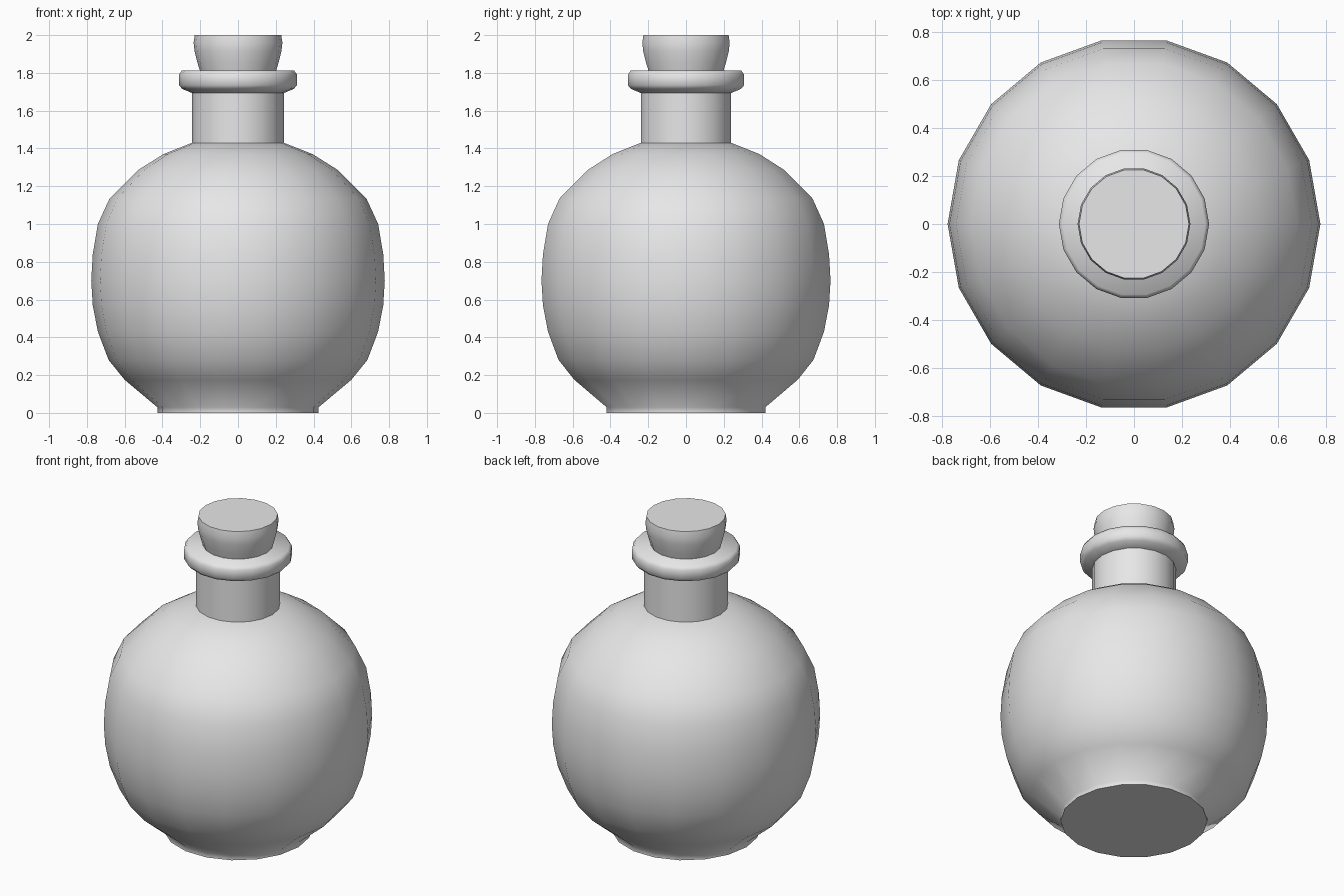
import bpy
import bmesh
import math

SIDES = 18

cube = bpy.data.objects.get("Cube")
if cube:
    bpy.data.objects.remove(cube, do_unlink=True)

grey = bpy.data.materials.new("light_grey")
grey.use_nodes = True
colour = (0.8, 0.8, 0.8, 1)
grey.diffuse_color = colour
grey.node_tree.nodes["Principled BSDF"].inputs["Base Color"].default_value = colour


def lathe(name, profile, angle):
    """Turn a (radius, height) profile round z and cap both ends."""
    bm = bmesh.new()
    rings = []
    for r, z in profile:
        rings.append([bm.verts.new((r * math.cos(a), r * math.sin(a), z))
                      for a in (math.tau * i / SIDES for i in range(SIDES))])
    for low, high in zip(rings, rings[1:]):
        for i in range(SIDES):
            j = (i + 1) % SIDES
            bm.faces.new((low[i], low[j], high[j], high[i]))
    bm.faces.new(rings[0][::-1])
    bm.faces.new(rings[-1])
    mesh = bpy.data.meshes.new(name)
    bm.to_mesh(mesh)
    bm.free()
    mesh.materials.append(grey)
    obj = bpy.data.objects.new(name, mesh)
    bpy.context.collection.objects.link(obj)
    bpy.ops.object.select_all(action="DESELECT")
    obj.select_set(True)
    bpy.context.view_layer.objects.active = obj
    bpy.ops.object.shade_smooth_by_angle(angle=math.radians(angle))
    return obj


# Round body with a short foot
lathe("flask_body", [
    (0.427, 0), (0.427, 0.03), (0.60, 0.175), (0.685, 0.28), (0.742, 0.43),
    (0.769, 0.57), (0.777, 0.70), (0.769, 0.84), (0.742, 1.0), (0.68, 1.135),
    (0.53, 1.285), (0.395, 1.37), (0.243, 1.43)], 50)

# Straight neck
lathe("flask_neck", [(0.243, 1.42), (0.243, 1.70)], 40)

# Rounded lip around the mouth
lathe("flask_lip", [
    (0.235, 1.69), (0.295, 1.715), (0.313, 1.735), (0.313, 1.79),
    (0.298, 1.812)], 75)

# Flared stopper
lathe("stopper", [
    (0.198, 1.80), (0.215, 1.855), (0.23, 1.915), (0.235, 1.96),
    (0.229, 2.0)], 50)
